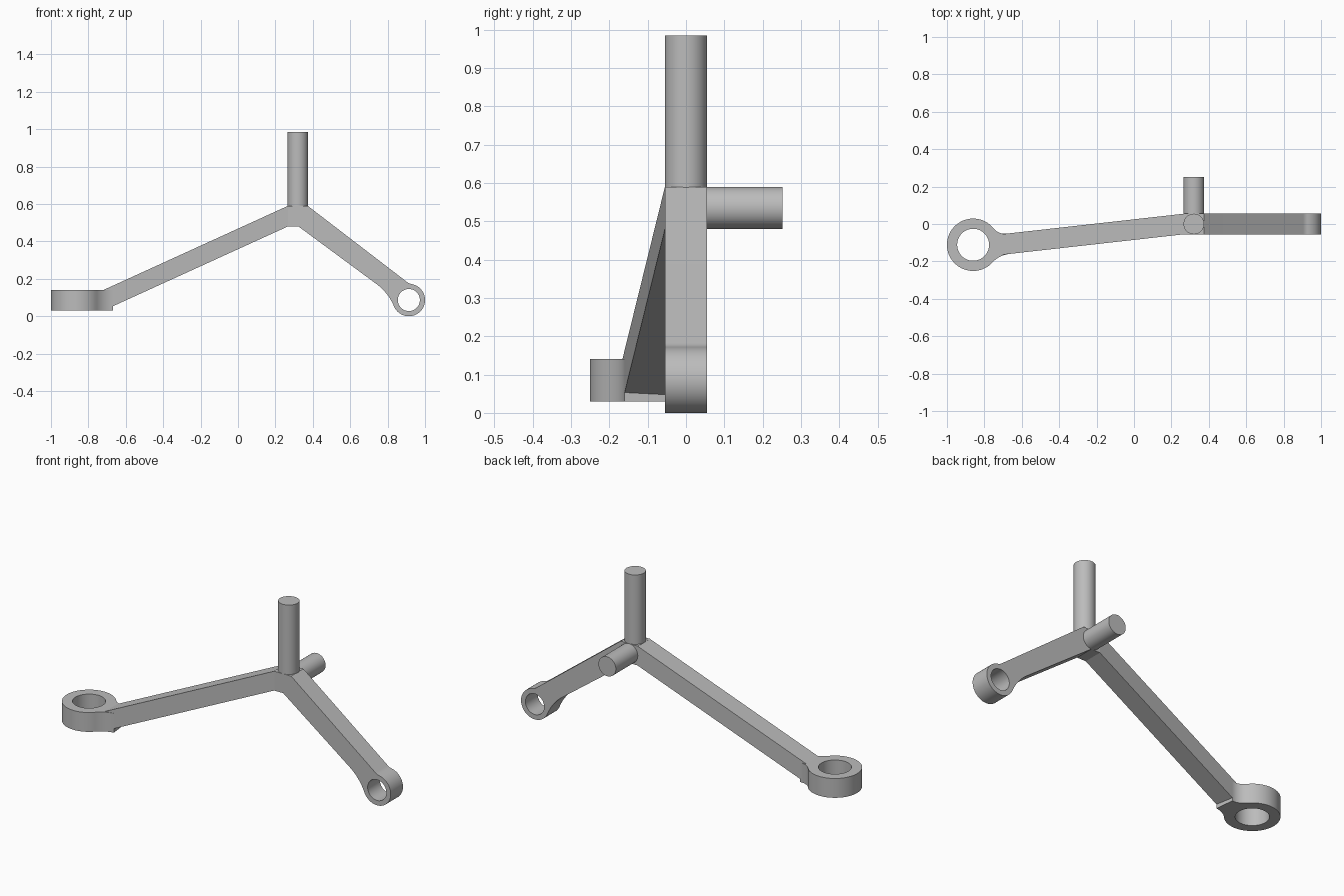
import bpy, bmesh
from math import atan2, cos, sin, pi, radians
from mathutils import Vector

if "Cube" in bpy.data.objects:
    bpy.data.objects.remove(bpy.data.objects["Cube"], do_unlink=True)

grey = bpy.data.materials.new("plain grey")
grey.use_nodes = True
grey.diffuse_color = (0.5, 0.5, 0.5, 1)
grey.node_tree.nodes["Principled BSDF"].inputs["Base Color"].default_value = (0.5, 0.5, 0.5, 1)


def finish(name, bm, location=(0, 0, 0), rotation=(0, 0, 0)):
    """Turn a bmesh into a named, shaded grey object."""
    bmesh.ops.remove_doubles(bm, verts=bm.verts, dist=0.0002)
    bmesh.ops.recalc_face_normals(bm, faces=bm.faces)
    mesh = bpy.data.meshes.new(name)
    bm.to_mesh(mesh)
    bm.free()
    mesh.materials.clear()
    mesh.materials.append(grey)
    obj = bpy.data.objects.new(name, mesh)
    bpy.context.collection.objects.link(obj)
    obj.location, obj.rotation_euler = location, rotation
    bpy.ops.object.select_all(action="DESELECT")
    obj.select_set(True)
    bpy.context.view_layer.objects.active = obj
    bpy.ops.object.shade_smooth_by_angle(angle=radians(30))
    return obj


def fillet(radius, width, reach, side):
    """Arc from the ring to the straight arm edge, plus its angle on the ring."""
    f = (reach**2 - radius**2 + width**2) / (2 * (radius - width))
    start = atan2(-(width + f), -reach)
    points = []
    for i in range(13):
        a = start + (-pi / 2 - start) * i / 12
        points.append((reach + f * cos(a), side * (width + f + f * sin(a))))
    return points, atan2(width + f, reach)


def eye_outline(centre, axis, radius, left, right, tail=()):
    """Ring that blends into an arm; left and right are (width, reach)."""
    left_arc, left_angle = fillet(radius, *left, 1)
    right_arc, right_angle = fillet(radius, *right, -1)
    span = 2 * pi - right_angle - left_angle
    ring = [left_angle + span * i / 48 for i in range(49)]
    local = [(radius * cos(a), radius * sin(a)) for a in ring] + right_arc[1:]
    a = Vector(axis).normalized()
    n = Vector((-a.y, a.x))
    place = lambda p: Vector(centre) + a * p[0] + n * p[1]
    return ([place(p) for p in local] + [Vector(p) for p in tail]
            + [place(p) for p in reversed(left_arc[1:])])


def plate(name, outline, centre, hole, half, **pose):
    """Extrude an outline with a round hole."""
    circle = [Vector(centre) + hole * Vector((cos(2 * pi * i / 48), sin(2 * pi * i / 48)))
              for i in range(48)]
    curve = bpy.data.curves.new(name + " outline", "CURVE")
    curve.dimensions, curve.fill_mode, curve.extrude = "2D", "BOTH", half
    for loop in (outline, circle):
        spline = curve.splines.new("POLY")
        spline.points.add(len(loop) - 1)
        for point, p in zip(spline.points, loop):
            point.co = (p.x, p.y, 0, 1)
        spline.use_cyclic_u = True
    helper = bpy.data.objects.new(name + " outline", curve)
    mesh = bpy.data.meshes.new_from_object(helper)
    bm = bmesh.new()
    bm.from_mesh(mesh)
    bpy.data.objects.remove(helper)
    bpy.data.meshes.remove(mesh)
    bpy.data.curves.remove(curve)
    return finish(name, bm, **pose)


def rod(name, length, location, rotation=(0, 0, 0)):
    bm = bmesh.new()
    bmesh.ops.create_cone(bm, cap_ends=True, segments=48, radius1=0.055,
                          radius2=0.055, depth=length)
    finish(name, bm, location, rotation)


# Hub and short arm, ending in an upright eye
eye = (0.9135, 0.0865)
hub = [(0.373, 0.59), (0.265, 0.59), (0.265, 0.48), (0.323, 0.48)]
plate("hub_and_short_arm",
      eye_outline(eye, (-0.798, 0.602), 0.0865, (0.036, 0.186), (0.071, 0.065), hub),
      eye, 0.059, 0.055, rotation=(pi / 2, 0, 0))

# Flat eye at the end of the long arm
eye = (-0.86, -0.111)
plate("flat_eye",
      eye_outline(eye, (1, 0.113), 0.14, (0.039, 0.184), (0.071, 0.184)),
      eye, 0.0855, 0.055, location=(0, 0, 0.085))

# Long sloping arm from the hub to the flat eye
bm = bmesh.new()
sections = []
for x, y, z in ((0.267, 0, 0.535), (-0.72, -0.111, 0.085)):
    sections.append([bm.verts.new((x, y + 0.055 * sy, z + 0.055 * sz))
                     for sy, sz in ((-1, -1), (1, -1), (1, 1), (-1, 1))])
near, far = sections
bm.faces.new(near)
bm.faces.new(far)
for i in range(4):
    j = (i + 1) % 4
    bm.faces.new((near[i], near[j], far[j], far[i]))
finish("long_arm", bm)

# Upright and rear rods
rod("upright_rod", 0.405, (0.32, 0, 0.7825))
rod("rear_rod", 0.205, (0.32, 0.1495, 0.535), (pi / 2, 0, 0))
